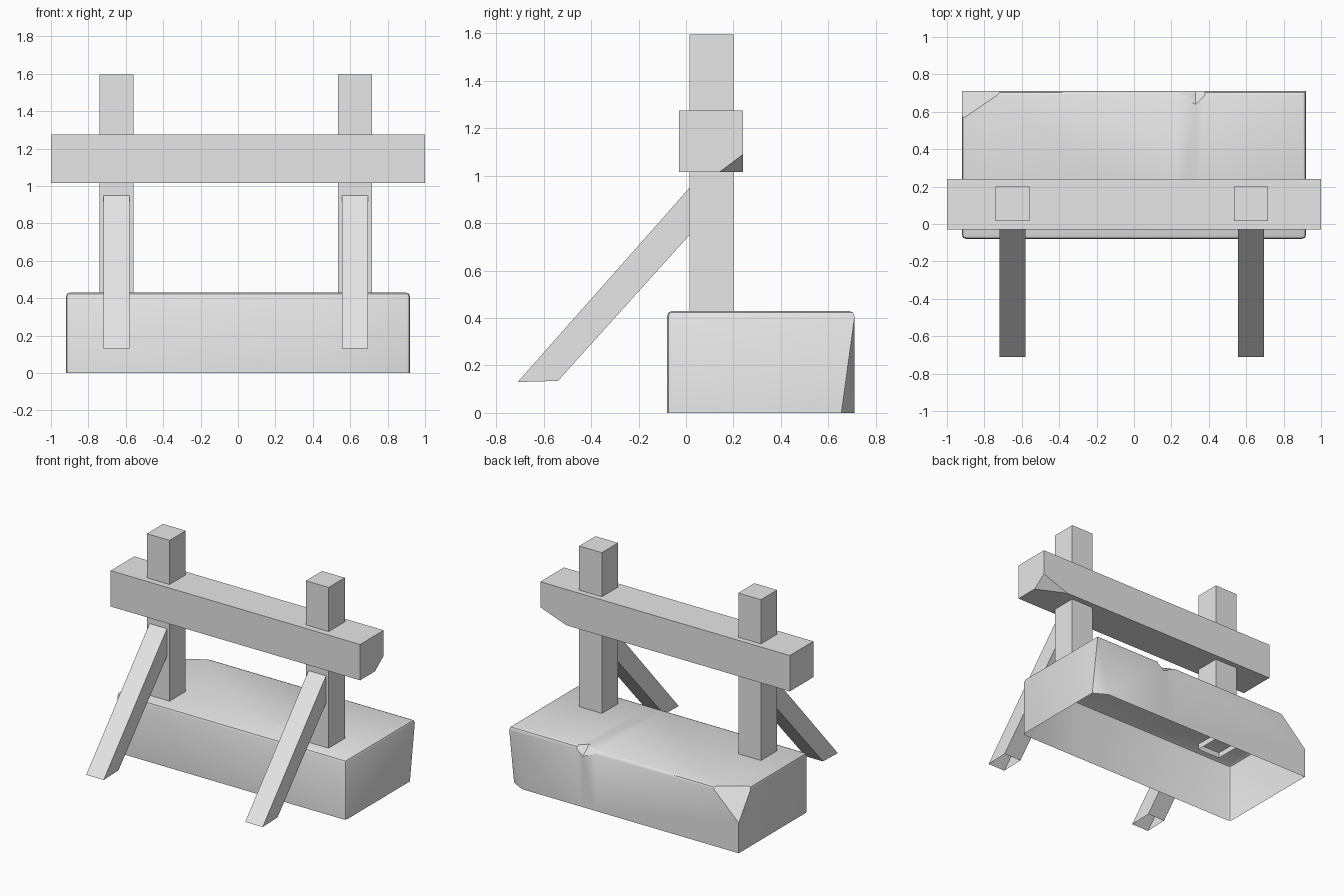
import bpy, bmesh
from math import radians
from mathutils import Vector

cube = bpy.data.objects.get("Cube")
if cube:
    bpy.data.objects.remove(cube, do_unlink=True)

grey = bpy.data.materials.new("plain_grey")
grey.use_nodes = True
grey.diffuse_color = (0.8, 0.8, 0.8, 1)
grey.node_tree.nodes["Principled BSDF"].inputs["Base Color"].default_value = (0.8, 0.8, 0.8, 1)


def finish(bm, name, smooth=False):
    bmesh.ops.recalc_face_normals(bm, faces=bm.faces)
    mesh = bpy.data.meshes.new(name)
    bm.to_mesh(mesh)
    bm.free()
    mesh.materials.append(grey)
    obj = bpy.data.objects.new(name, mesh)
    bpy.context.collection.objects.link(obj)
    if smooth:
        bpy.ops.object.select_all(action='DESELECT')
        obj.select_set(True)
        bpy.context.view_layer.objects.active = obj
        bpy.ops.object.shade_smooth_by_angle(angle=radians(30))
    return obj


def box(low, high):
    """Closed box between two corners."""
    bm = bmesh.new()
    bmesh.ops.create_cube(bm, size=1)
    low, high = Vector(low), Vector(high)
    for v in bm.verts:
        v.co = (low + high) / 2 + v.co * (high - low)
    return bm


def chip(bm, corner, a, b, c):
    """Slice off a corner along the plane through three points and cap it."""
    a, b, c, corner = map(Vector, (a, b, c, corner))
    normal = (b - a).cross(c - a).normalized()
    if normal.dot(corner - a) < 0:
        normal.negate()
    cut = bmesh.ops.bisect_plane(bm, geom=bm.verts[:] + bm.edges[:] + bm.faces[:],
                                 plane_co=a, plane_no=normal, clear_outer=True)
    edges = [e for e in cut["geom_cut"] if isinstance(e, bmesh.types.BMEdge)]
    bmesh.ops.holes_fill(bm, edges=edges, sides=0)


def prism(name, x, half, bottom, top, capped):
    """Four-sided timber with an open foot; bottom and top are (y, y, z, z)."""
    bm = bmesh.new()
    rings = []
    for y0, y1, z0, z1 in (bottom, top):
        rings.append([bm.verts.new(p) for p in ((x - half, y0, z0), (x + half, y0, z0),
                                                (x + half, y1, z1), (x - half, y1, z1))])
    for i in range(4):
        j = (i + 1) % 4
        bm.faces.new((rings[0][i], rings[0][j], rings[1][j], rings[1][i]))
    if capped:
        bm.faces.new(rings[1])
    finish(bm, name)


# Base block: rounded top rim and front corners
X, FRONT, BACK, H = 0.92, -0.08, 0.71, 0.43
bm = box((-X, FRONT, 0), (X, BACK, H))
rim = [e for e in bm.edges
       if all(v.co.z > H - 0.01 for v in e.verts) or all(v.co.y < FRONT + 0.01 for v in e.verts)
       and abs(e.verts[0].co.z - e.verts[1].co.z) > 0.1]
bmesh.ops.bevel(bm, geom=rim, offset=0.022, segments=2, profile=0.5, affect='EDGES')

# Notch in the back rim
for x in (0.23, 0.33, 0.38):
    bmesh.ops.bisect_plane(bm, geom=bm.verts[:] + bm.edges[:] + bm.faces[:],
                           plane_co=(x, 0, 0), plane_no=(1, 0, 0))
for v in bm.verts:
    if abs(v.co.x - 0.33) < 0.001 and v.co.y > 0.6 and v.co.z > 0.3:
        if v.co.z > H - 0.002:
            v.co.y = 0.64
        elif v.co.y > BACK - 0.002:
            v.co.z = 0.37
        else:
            v.co.y, v.co.z = 0.67, 0.4

# Broken back corners, then the open underside
chip(bm, (-X, BACK, H), (-X, 0.56, H), (-0.70, BACK, H), (-X, BACK, 0.22))
chip(bm, (X, BACK, 0), (X, 0.655, 0), (0.82, BACK, 0), (X, BACK, 0.40))
under = [f for f in bm.faces if all(v.co.z < 0.001 for v in f.verts)]
bmesh.ops.delete(bm, geom=under, context='FACES')
finish(bm, "base_block", smooth=True)

# Cross beam with one broken lower corner
bm = box((-1, -0.03, 1.015), (1, 0.24, 1.275))
chip(bm, (1, 0.24, 1.015), (1, 0.14, 1.015), (1, 0.24, 1.09), (0.79, 0.24, 1.015))
finish(bm, "cross_beam")

# Posts and slanted braces
for side, x in (("right", -0.65), ("left", 0.625)):
    prism(side + "_post", x, 0.091, (0.015, 0.2, 0.39, 0.39), (0.015, 0.2, 1.595, 1.595), True)
    prism(side + "_brace", x, 0.07, (-0.71, -0.54, 0.13, 0.135), (0.06, 0.06, 1.0, 0.8), False)
